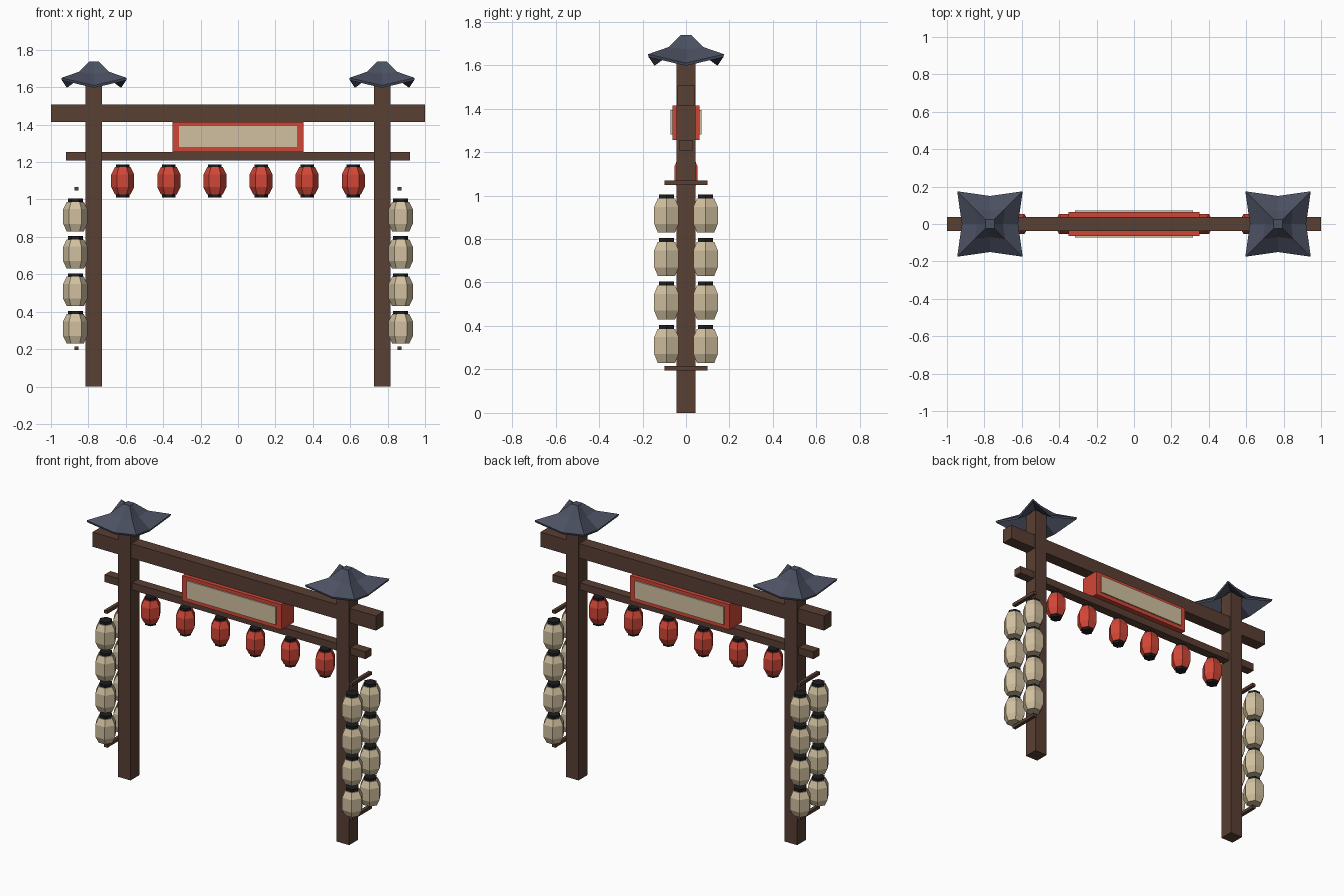
import bpy, bmesh, math

if "Cube" in bpy.data.objects:
    bpy.data.objects.remove(bpy.data.objects["Cube"])


def material(name, rgb):
    m = bpy.data.materials.new(name)
    m.diffuse_color = (*rgb, 1)
    m.use_nodes = True
    m.node_tree.nodes["Principled BSDF"].inputs["Base Color"].default_value = m.diffuse_color
    return m


WOOD = material("dark wood", (0.10, 0.050, 0.033))
RED = material("red", (0.64, 0.062, 0.038))
CREAM = material("cream paper", (0.64, 0.53, 0.35))
SLATE = material("slate blue", (0.07, 0.08, 0.12))
BLACK = material("black", (0.012, 0.012, 0.012))


def finish(name, bm, mats, loc=(0, 0, 0)):
    bmesh.ops.recalc_face_normals(bm, faces=bm.faces[:])
    me = bpy.data.meshes.new(name)
    bm.to_mesh(me)
    bm.free()
    for m in mats:
        me.materials.append(m)
    ob = bpy.data.objects.new(name, me)
    ob.location = loc
    bpy.context.collection.objects.link(ob)
    return ob


def box(name, x, y, z, mat):
    """Box from (min, max) pairs."""
    bm = bmesh.new()
    bmesh.ops.create_cube(bm, size=1)
    for v in bm.verts:
        v.co = [lo + (c + 0.5) * (hi - lo) for c, (lo, hi) in zip(v.co, (x, y, z))]
    return finish(name, bm, [mat])


def loft(bm, rings):
    """Bridge closed rings of points and cap both ends."""
    loops = [[bm.verts.new(p) for p in r] for r in rings]
    n = len(loops[0])
    for a, b in zip(loops, loops[1:]):
        for i in range(n):
            j = (i + 1) % n
            bm.faces.new((a[i], a[j], b[j], b[i]))
    bm.faces.new(loops[0][::-1])
    bm.faces.new(loops[-1])


def hexagon(r, z):
    return [(r * math.cos(i * math.pi / 3), r * math.sin(i * math.pi / 3), z)
            for i in range(6)]


def lantern(name, loc, body, caps, mat):
    """Six-sided paper body with black end caps; profiles are (radius, z)."""
    bm = bmesh.new()
    loft(bm, [hexagon(r, z) for r, z in body])
    n = len(bm.faces)
    for r, z0, z1 in caps:
        loft(bm, [hexagon(r, z0), hexagon(r, z1)])
    bm.faces.ensure_lookup_table()
    for f in bm.faces[n:]:
        f.material_index = 1
    return finish(name, bm, [mat, BLACK], loc)


def eave_ring(corner, zc, mid, zm):
    """Eight points: raised corners and drawn-in side middles."""
    pts = []
    for sx, sy in ((1, 0), (1, 1), (0, 1), (-1, 1), (-1, 0), (-1, -1), (0, -1), (1, -1)):
        r, z = (corner, zc) if sx and sy else (mid, zm)
        pts.append((sx * r, sy * r, z))
    return pts


def roof(name, x):
    bm = bmesh.new()
    loft(bm, [eave_ring(0.02, 1.70, 0.02, 1.70),       # underside
              eave_ring(0.075, 1.667, 0.065, 1.655),
              eave_ring(0.172, 1.637, 0.145, 1.597),   # eave edge
              eave_ring(0.175, 1.65, 0.15, 1.61),
              eave_ring(0.08, 1.683, 0.07, 1.672),     # upper surface
              eave_ring(0.024, 1.738, 0.024, 1.738)])
    finish(name, bm, [SLATE], (x, 0, 0))


# Crossbeams
box("top_beam", (-1, 1), (-0.038, 0.038), (1.415, 1.508), WOOD)
box("lower_beam", (-0.92, 0.92), (-0.029, 0.029), (1.208, 1.255), WOOD)

# Sign board with a cream panel on both faces
box("sign_frame", (-0.35, 0.35), (-0.063, 0.063), (1.255, 1.415), RED)
for s, side in ((-1, "front"), (1, "back")):
    box("sign_panel_" + side, (-0.315, 0.315), sorted((s * 0.062, s * 0.071)),
        (1.28, 1.394), CREAM)

# Row of red lanterns under the lower beam
for i in range(6):
    lantern("red_lantern", ((i - 2.5) * 0.2465, 0, 1.10),
            [(0.042, -0.073), (0.0615, -0.034), (0.0615, 0.034), (0.042, 0.073)],
            [(0.036, 0.065, 0.088), (0.036, -0.088, -0.065)], RED)

# Posts, roofs, hanging bars and cream lanterns on each side
for s, side in ((-1, "left"), (1, "right")):
    box("post_" + side, sorted((s * 0.727, s * 0.815)), (-0.044, 0.044), (0, 1.68), WOOD)
    roof("roof_" + side, s * 0.77)
    for z in (0.205, 1.058):
        box("lantern_bar_" + side, sorted((s * 0.853, s * 0.875)), (-0.098, 0.098),
            (z - 0.01, z + 0.01), WOOD)
    for y in (-0.09, 0.09):
        for k in range(4):
            lantern("cream_lantern_" + side, (s * 0.87, y, 0.31 + 0.2 * k),
                    [(0.046, -0.08), (0.065, -0.04), (0.065, 0.038), (0.046, 0.077)],
                    [(0.040, 0.07, 0.094)], CREAM)
